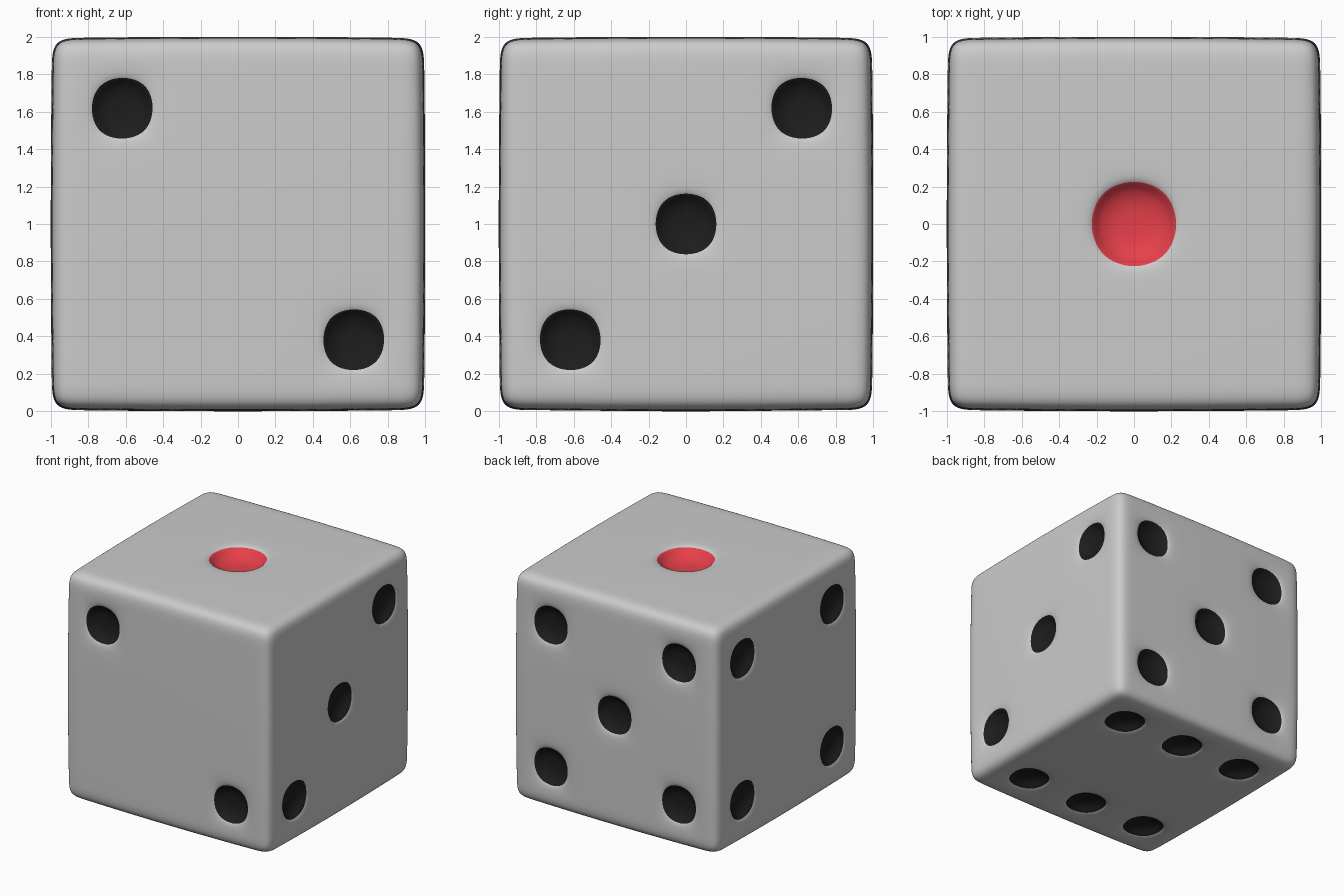
import bpy, bmesh
from mathutils import Vector as V

if "Cube" in bpy.data.objects:
    bpy.data.objects.remove(bpy.data.objects["Cube"])

# Cage grid lines: the pip centres sit on indices 2, 5 and 8
G = [-1, -.835, -.625, -.415, -.2075, 0, .2075, .415, .625, .835, 1]
X, Y, Z = V((1, 0, 0)), V((0, 1, 0)), V((0, 0, 1))
CORNERS = [(2, 2), (2, 8), (8, 2), (8, 8)]

# Each side: normal, across, up, pip positions
SIDES = [
    (Z, X, Y, [(5, 5)]),
    (-Y, X, Z, [(2, 8), (8, 2)]),
    (X, Y, Z, [(2, 2), (5, 5), (8, 8)]),
    (-X, Y, Z, CORNERS),
    (Y, X, Z, CORNERS + [(5, 5)]),
    (-Z, X, Y, [(i, j) for i in (2, 5, 8) for j in (2, 8)]),
]


def material(name, colour):
    m = bpy.data.materials.new(name)
    m.diffuse_color = (*colour, 1)
    m.use_nodes = True
    m.node_tree.nodes["Principled BSDF"].inputs["Base Color"].default_value = m.diffuse_color
    return m


def bulge(p):
    # Faces swell slightly towards their middles
    s = p.length_squared
    return V([c * (1 - .008 * (s - c * c)) for c in p])


bm = bmesh.new()


def add_vert(side, a, b, depth=0):
    n, u, v, _ = side
    return bm.verts.new(bulge(n + u * a + v * b) - n * depth + Z)


def add_pip(side, grid, i, j, span, radius, depth, mat, rim):
    # Walk around the hole, then step inwards ring by ring
    k = span
    path = ([(t, -k) for t in range(-k, k)] + [(k, t) for t in range(-k, k)]
            + [(-t, k) for t in range(-k, k)] + [(-k, -t) for t in range(-k, k)])
    prev = [grid[i + a, j + b] for a, b in path]
    dirs = [V((G[i + a] - G[i], G[j + b] - G[j])).normalized() for a, b in path]
    rings = rim + [(1, .012, 0), (.86, .6 * depth, mat), (.5, .95 * depth, mat)]
    count = len(path)
    for scale, d, m in rings:
        ring = [add_vert(side, G[i] + e.x * radius * scale,
                         G[j] + e.y * radius * scale, d) for e in dirs]
        for q in range(count):
            w = (q + 1) % count
            bm.faces.new((prev[q], prev[w], ring[w], ring[q])).material_index = m
        prev = ring
    centre = add_vert(side, G[i], G[j], depth)
    for q in range(count):
        bm.faces.new((prev[q], prev[(q + 1) % count], centre)).material_index = mat


for side in SIDES:
    pips = side[3]
    single = len(pips) == 1
    span = 2 if single else 1
    grid = {(i, j): add_vert(side, G[i], G[j]) for i in range(11) for j in range(11)}
    # Plain cells, leaving holes for the pips
    for i in range(10):
        for j in range(10):
            if not any(-span <= i - a < span and -span <= j - b < span for a, b in pips):
                bm.faces.new((grid[i, j], grid[i + 1, j], grid[i + 1, j + 1], grid[i, j + 1]))
    for i, j in pips:
        if single:
            add_pip(side, grid, i, j, 2, .231, .10, 1, [(1.25, 0, 0)])
        else:
            add_pip(side, grid, i, j, 1, .176, .075, 2, [])

# Weld the six sides and smooth
bmesh.ops.delete(bm, geom=[v for v in bm.verts if not v.link_faces], context='VERTS')
bmesh.ops.remove_doubles(bm, verts=bm.verts, dist=1e-4)
bmesh.ops.recalc_face_normals(bm, faces=bm.faces)
for f in bm.faces:
    f.smooth = True
mesh = bpy.data.meshes.new("die")
bm.to_mesh(mesh)
bm.free()
for m in (material("body", (.8, .8, .8)), material("red_pip", (.8, .05, .07)),
          material("black_pip", (.012, .012, .012))):
    mesh.materials.append(m)
die = bpy.data.objects.new("die", mesh)
bpy.context.collection.objects.link(die)
sub = die.modifiers.new("smooth", 'SUBSURF')
sub.levels = sub.render_levels = 3
